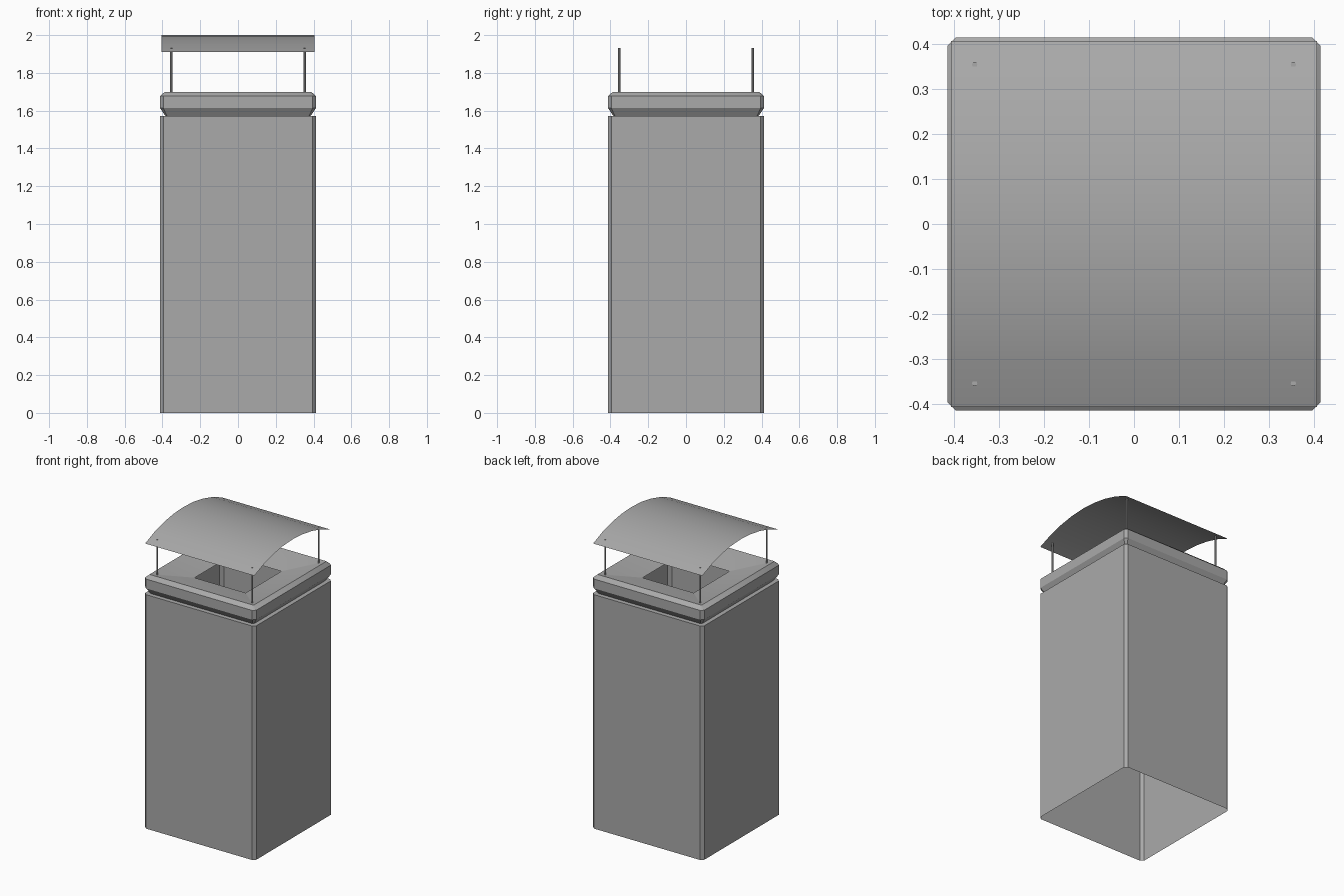
import bpy, bmesh, math
from mathutils import Matrix

if "Cube" in bpy.data.objects:
    bpy.data.objects.remove(bpy.data.objects["Cube"], do_unlink=True)

grey = bpy.data.materials.new("metal_grey")
grey.use_nodes = True
colour = (0.4, 0.4, 0.4, 1)
grey.diffuse_color = colour
grey.node_tree.nodes["Principled BSDF"].inputs["Base Color"].default_value = colour


def finish(name, bm):
    """Turn a bmesh into a named, smooth-by-angle object."""
    mesh = bpy.data.meshes.new(name)
    bm.to_mesh(mesh)
    bm.free()
    mesh.materials.append(grey)
    obj = bpy.data.objects.new(name, mesh)
    bpy.context.collection.objects.link(obj)
    bpy.ops.object.select_all(action='DESELECT')
    bpy.context.view_layer.objects.active = obj
    obj.select_set(True)
    bpy.ops.object.shade_smooth_by_angle(angle=math.radians(30))
    return obj


def chamfered_shell(name, profile):
    """Loft square rings with cut corners; profile rows are (half width, cut, z)."""
    bm = bmesh.new()
    rings = []
    for h, c, z in profile:
        ring = []
        for k in range(4):
            turn = Matrix.Rotation(k * math.pi / 2, 4, 'Z')
            for x, y in ((h, c - h), (h, h - c)):
                ring.append(bm.verts.new(turn @ Matrix.Translation((x, y, z)).translation))
        rings.append(ring)
    for low, high in zip(rings, rings[1:]):
        for i in range(8):
            j = (i + 1) % 8
            bm.faces.new((low[i], low[j], high[j], high[i]))
    return finish(name, bm)


# Open-bottomed bin body with a narrow ledge under the lid
HALF, CUT = 0.413, 0.018
chamfered_shell("body", [(HALF, CUT, 0), (HALF, CUT, 1.572), (0.385, 0.008, 1.573)])

# Bevelled lid whose top slopes down to a square opening
chamfered_shell("lid", [(0.385, 0.008, 1.573), (HALF, CUT, 1.614), (HALF, CUT, 1.677),
                        (0.387, 0.008, 1.70), (0.19, 0.002, 1.655)])

# Thin arched rain roof
WIDTH, RISE, TOP, STEPS = 0.406, 0.09, 2.0, 8
radius = (WIDTH ** 2 + RISE ** 2) / (2 * RISE)
sweep = math.asin(WIDTH / radius)


def roof_z(y):
    return TOP - radius + math.sqrt(radius ** 2 - y ** 2)


bm = bmesh.new()
rows = []
for i in range(STEPS + 1):
    y = radius * math.sin(sweep * (2 * i / STEPS - 1))
    rows.append([bm.verts.new((x, y, roof_z(y))) for x in (-WIDTH, WIDTH)])
for a, b in zip(rows, rows[1:]):
    bm.faces.new((a[0], a[1], b[1], b[0]))
finish("roof", bm)

# Four slim posts holding the roof
POST, BASE = 0.353, 1.685
height = roof_z(POST) - BASE
for sx, side in ((1, "left"), (-1, "right")):
    for sy, end in ((-1, "front"), (1, "back")):
        bm = bmesh.new()
        bmesh.ops.create_cone(bm, cap_ends=True, segments=8, radius1=0.006, radius2=0.006, depth=height,
                              matrix=Matrix.Translation((sx * POST, sy * POST, BASE + height / 2)))
        finish(f"{end}_{side}_post", bm)
